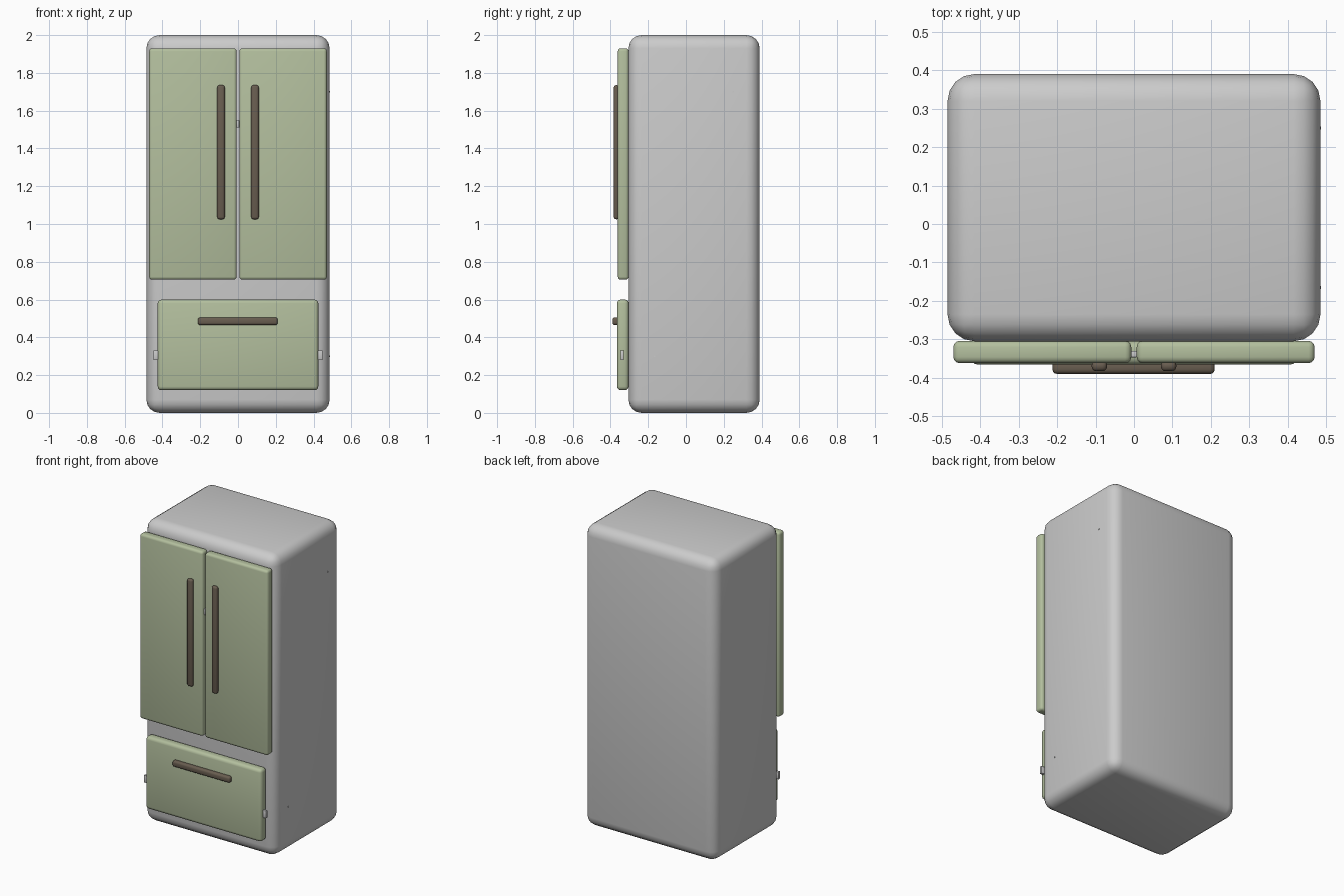
import bpy, bmesh, math
from mathutils import Vector

if "Cube" in bpy.data.objects:
    bpy.data.objects.remove(bpy.data.objects["Cube"])


def material(name, rgb):
    m = bpy.data.materials.new(name)
    m.diffuse_color = (*rgb, 1)
    m.use_nodes = True
    m.node_tree.nodes["Principled BSDF"].inputs["Base Color"].default_value = m.diffuse_color
    return m


green = material("sage_enamel", (0.45, 0.52, 0.34))
brown = material("bronze", (0.14, 0.11, 0.08))


def rounded_box(name, lo, hi, radius=0.0, segments=3, mat=None):
    """Box between two corners with rounded edges."""
    lo, hi = Vector(lo), Vector(hi)
    mid, size = (lo + hi) / 2, hi - lo
    bm = bmesh.new()
    bmesh.ops.create_cube(bm, size=1)
    bmesh.ops.scale(bm, vec=size, verts=bm.verts)
    if radius:
        bmesh.ops.bevel(bm, geom=bm.edges[:], offset=radius, segments=segments,
                        profile=0.5, affect='EDGES', clamp_overlap=True)
    mesh = bpy.data.meshes.new(name)
    bm.to_mesh(mesh)
    bm.free()
    obj = bpy.data.objects.new(name, mesh)
    obj.location = mid
    bpy.context.collection.objects.link(obj)
    if mat:
        mesh.materials.append(mat)
    if radius:
        bpy.ops.object.select_all(action='DESELECT')
        obj.select_set(True)
        bpy.context.view_layer.objects.active = obj
        bpy.ops.object.shade_smooth_by_angle(angle=math.radians(40))
    return obj


# Cabinet
rounded_box("cabinet", (-0.485, -0.305, 0), (0.485, 0.39, 2), 0.07, 4)

# Upper doors with their upright handles and the hinge clips of the drawer
for side, s in (("left", -1), ("right", 1)):
    def span(a, b):
        return sorted((s * a, s * b))

    x0, x1 = span(0.007, 0.47)
    rounded_box(side + "_door", (x0, -0.362, 0.705), (x1, -0.304, 1.93), 0.016, 3, green)
    x0, x1 = span(0.07, 0.11)
    rounded_box(side + "_door_handle", (x0, -0.383, 1.025), (x1, -0.355, 1.735), 0.012, 3, brown)
    x0, x1 = span(0.415, 0.448)
    rounded_box(side + "_drawer_clip", (x0, -0.347, 0.28), (x1, -0.33, 0.33), 0.003, 2)

# Freezer drawer and its handle
rounded_box("drawer", (-0.425, -0.366, 0.12), (0.425, -0.304, 0.6), 0.02, 3, green)
rounded_box("drawer_handle", (-0.212, -0.39, 0.465), (0.21, -0.355, 0.505), 0.012, 3, brown)

# Small latch between the doors
rounded_box("door_latch", (-0.012, -0.347, 1.51), (0.007, -0.33, 1.55), 0.002, 2)

# Tiny hinge pins on the right side
for i, (y, z) in enumerate(((0.25, 1.7), (-0.165, 0.3))):
    rounded_box(f"side_pin_{i + 1}", (0.475, y - 0.004, z - 0.004), (0.487, y + 0.004, z + 0.004))
